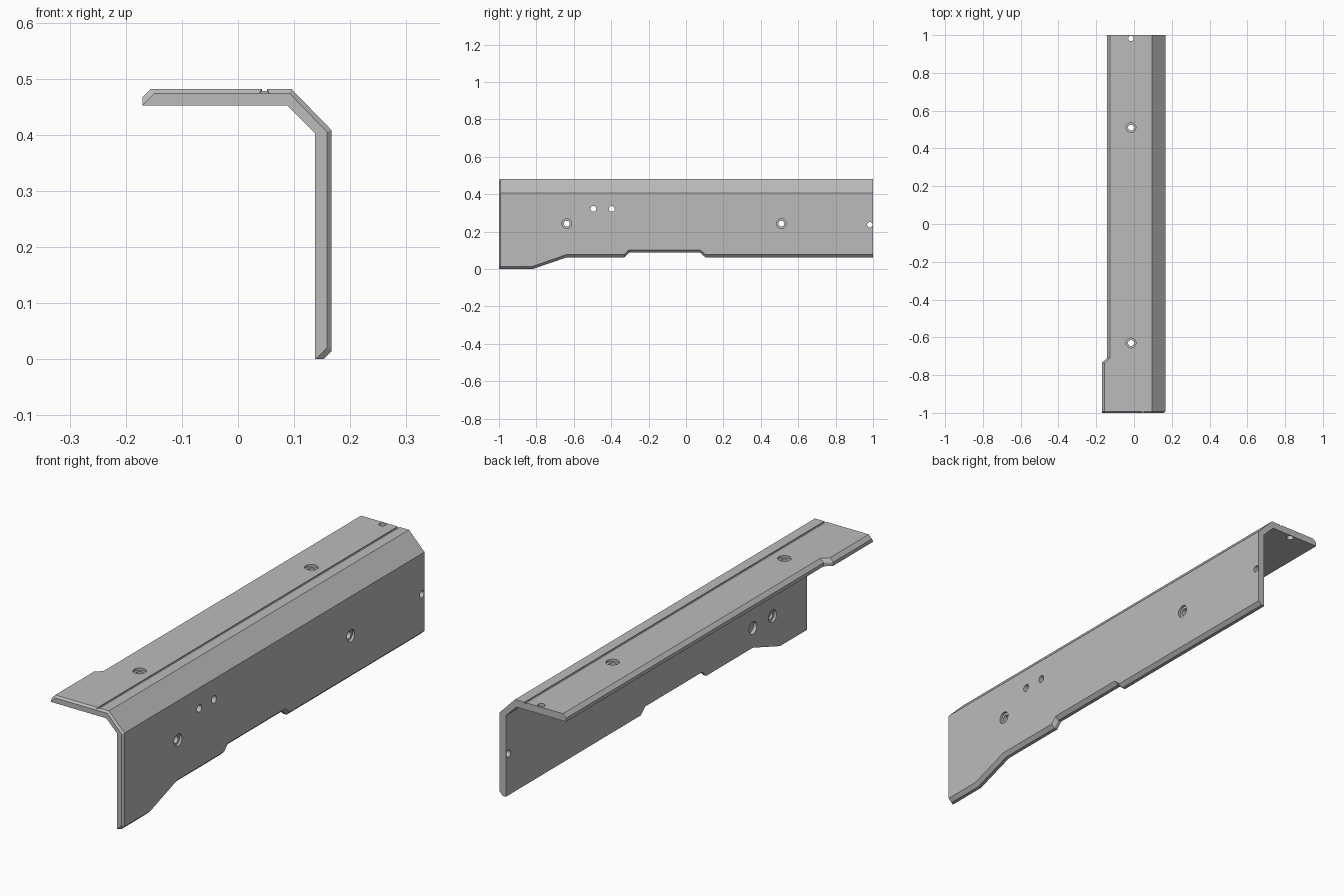
import bpy, bmesh, math
from mathutils import Vector, Matrix

if "Cube" in bpy.data.objects:
    bpy.data.objects.remove(bpy.data.objects["Cube"])

grey = bpy.data.materials.new("plain grey")
grey.use_nodes = True
grey.diffuse_color = (0.5, 0.5, 0.5, 1)
grey.node_tree.nodes["Principled BSDF"].inputs["Base Color"].default_value = (0.5, 0.5, 0.5, 1)

TOP, UNDER, OUT, INNER = 0.482, 0.452, 0.167, 0.137
CH = 0.015      # chamfer along the free edges
LIP = 0.008     # chamfer around the front end


def interp(path, y):
    for (y0, v0), (y1, v1) in zip(path, path[1:]):
        if y <= y1:
            return v0 + (v1 - v0) * (y - y0) / (y1 - y0)
    return path[-1][1]


def make_object(name, bm):
    bmesh.ops.recalc_face_normals(bm, faces=bm.faces)
    mesh = bpy.data.meshes.new(name)
    bm.to_mesh(mesh)
    bm.free()
    mesh.materials.append(grey)
    ob = bpy.data.objects.new(name, mesh)
    bpy.context.collection.objects.link(ob)
    return ob


def loft(bm, rings, closed_ends=True):
    rows = [[bm.verts.new(p) for p in ring] for ring in rings]
    n = len(rows[0])
    for a, b in zip(rows, rows[1:]):
        for i in range(n):
            j = (i + 1) % n
            bm.faces.new((a[i], a[j], b[j], b[i]))
    bm.faces.new(rows[0])
    bm.faces.new(rows[-1])


# Free edge outlines: side plate bottom (y, z) and top flange edge (y, x)
bottom_path = [(-1, 0), (-0.82, 0), (-0.64, 0.062), (-0.33, 0.062),
               (-0.305, 0.088), (0.075, 0.088), (0.105, 0.062), (1, 0.062)]
flange_path = [(-1, -0.17), (-0.735, -0.17), (-0.71, -0.143), (1, -0.143)]


def section(y, front=False):
    e, b = interp(flange_path, y), interp(bottom_path, y)
    d = LIP if front else 0
    low = 0.001 if front else CH
    run = 0.021 if front else CH
    pts = [(e, UNDER), (e, UNDER + low), (e + run, TOP - d),
           (0.095 - d * 0.41, TOP - d), (OUT - d, 0.408 - d * 0.41),
           (OUT - d, b + run), (INNER + low, b), (INNER, b),
           (INNER, 0.403), (0.088, UNDER)]
    return [(x, y, z) for x, z in pts]


# Angled guard body
stations = sorted({p[0] for p in bottom_path + flange_path} | {LIP - 1})
bm = bmesh.new()
loft(bm, [section(y, y == -1) for y in stations])
bmesh.ops.recalc_face_normals(bm, faces=bm.faces)
bmesh.ops.dissolve_limit(bm, angle_limit=math.radians(0.5), verts=bm.verts, edges=bm.edges)
guard = make_object("angled_guard", bm)

# Shallow groove along the top, flared at the front end
groove = bmesh.new()
rings = []
for y, half, floor in [(-1.01, 0.0145, TOP - 0.0145), (LIP - 1, 0.0045, TOP - 0.004),
                       (1.1, 0.0045, TOP - 0.004)]:
    rings.append([(0.047 - half, y, TOP + 0.05), (0.047 - half, y, floor),
                  (0.047 + half, y, floor), (0.047 + half, y, TOP + 0.05)])
loft(groove, rings)

# Stepped hole cutters, each a stack of rings (depth, radius)
holes = bmesh.new()


def hole(origin, axis, profile, sides=24):
    turn = Vector((0, 0, 1)).rotation_difference(Vector(axis)).to_matrix().to_4x4()
    place = Matrix.Translation(origin) @ turn
    angles = [2 * math.pi * i / sides for i in range(sides)]
    loft(holes, [[place @ Vector((r * math.cos(a), r * math.sin(a), d)) for a in angles]
                 for d, r in profile])


R, WIDE = 0.0155, 0.026
through = [(-0.02, R), (0.05, R)]
small_end = [(-0.02, 0.0145), (0.05, 0.0145)]
bored = [(-0.02, WIDE), (0.01, WIDE), (0.01, R), (0.05, R)]
blind = [(-0.02, WIDE), (0.015, WIDE)]
stepped = [(-0.02, WIDE), (0.01, WIDE), (0.01, R), (0.02, R)]

for y, prof in [(0.983, small_end), (0.51, bored), (-0.63, bored)]:
    hole((-0.016, y, TOP), (0, 0, -1), prof)
for y, z, prof in [(0.983, 0.237, small_end), (0.51, 0.243, bored), (-0.637, 0.243, bored),
                   (-0.495, 0.322, through), (-0.397, 0.322, through)]:
    hole((OUT, y, z), (-1, 0, 0), prof)
# Blind pockets on the inner face
for y, prof in [(-0.64, blind), (-0.77, stepped)]:
    hole((INNER, y, 0.145), (1, 0, 0), prof)

# Cut and discard the cutters
bpy.context.view_layer.objects.active = guard
for name, cutter_bm in [("groove_cutter", groove), ("hole_cutter", holes)]:
    cutter = make_object(name, cutter_bm)
    cutter.hide_render = True
    mod = guard.modifiers.new(name, "BOOLEAN")
    mod.operation, mod.solver, mod.object = "DIFFERENCE", "EXACT", cutter
    bpy.ops.object.modifier_apply(modifier=mod.name)
    bpy.data.objects.remove(cutter)

bpy.ops.object.select_all(action="DESELECT")
guard.select_set(True)
bpy.ops.object.shade_smooth_by_angle(angle=math.radians(20))
